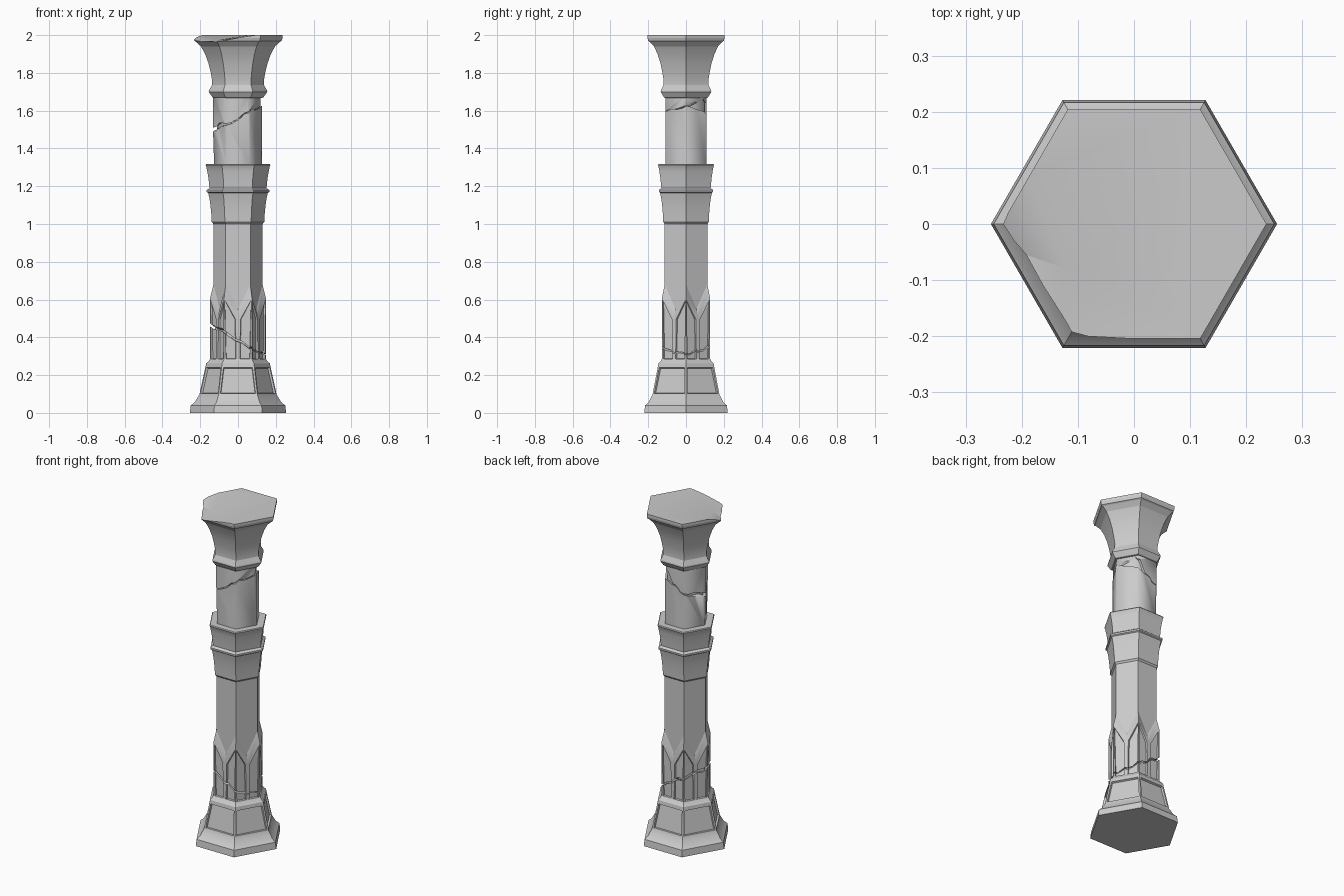
import bpy, bmesh, math, random
from math import sin, cos, pi, radians

random.seed(4)
if "Cube" in bpy.data.objects:
    bpy.data.objects.remove(bpy.data.objects["Cube"])

stone = bpy.data.materials.new("grey stone")
stone.use_nodes = True
GREY = (0.6, 0.6, 0.6, 1)
stone.diffuse_color = GREY
stone.node_tree.nodes["Principled BSDF"].inputs["Base Color"].default_value = GREY


def finish(bm, name, angle=30):
    bmesh.ops.recalc_face_normals(bm, faces=bm.faces)
    mesh = bpy.data.meshes.new(name)
    bm.to_mesh(mesh)
    bm.free()
    mesh.materials.append(stone)
    obj = bpy.data.objects.new(name, mesh)
    bpy.context.collection.objects.link(obj)
    shade(obj, angle)
    return obj


def shade(obj, angle):
    bpy.ops.object.select_all(action='DESELECT')
    obj.select_set(True)
    bpy.context.view_layer.objects.active = obj
    bpy.ops.object.shade_smooth_by_angle(angle=radians(angle))


def bridge(bm, rings):
    """Join rings of points with quads and cap both ends; returns the walls."""
    rings = [[bm.verts.new(p) for p in ring] for ring in rings]
    n = len(rings[0])
    walls = [[bm.faces.new((a[i], a[(i + 1) % n], b[(i + 1) % n], b[i])) for i in range(n)]
             for a, b in zip(rings, rings[1:])]
    bm.faces.new(rings[0][::-1])
    bm.faces.new(rings[-1])
    bm.normal_update()
    return walls


def hexagon(r, z):
    return [(r * cos(k * pi / 3), r * sin(k * pi / 3), z) for k in range(6)]


def hex_column(name, profile, angle=30):
    bm = bmesh.new()
    bridge(bm, [hexagon(r, z) for r, z in profile])
    return finish(bm, name, angle)


def cut(obj, cutter, angle):
    mod = obj.modifiers.new("break", 'BOOLEAN')
    mod.operation, mod.solver, mod.object = 'DIFFERENCE', 'EXACT', cutter
    bpy.context.view_layer.objects.active = obj
    bpy.ops.object.modifier_apply(modifier=mod.name)
    bpy.data.objects.remove(cutter)
    shade(obj, angle)


def crack_cutter(height, slope, jag, gap):
    """Thin jagged slab that follows z = height + slope * x."""
    bm = bmesh.new()
    bmesh.ops.create_grid(bm, x_segments=11, y_segments=11, size=0.2)
    for v in bm.verts:
        v.co.z = height + slope * v.co.x + random.uniform(-jag, jag)
    res = bmesh.ops.extrude_face_region(bm, geom=bm.faces[:])
    for v in res["geom"]:
        if isinstance(v, bmesh.types.BMVert):
            v.co.z += gap(v.co.x, v.co.y) * random.uniform(0.7, 1.3)
    cutter = finish(bm, "crack_cutter")
    cutter.hide_render = True
    return cutter


# Pedestal with one sunken panel on each sloping side
bm = bmesh.new()
walls = bridge(bm, [hexagon(r, z) for r, z in (
    (0.255, 0), (0.25, 0.04), (0.23, 0.055), (0.212, 0.085), (0.205, 0.095),
    (0.171, 0.25), (0.169, 0.262), (0.155, 0.275), (0.148, 0.285))])
bmesh.ops.inset_individual(bm, faces=walls[4], thickness=0.013, depth=0)
bmesh.ops.inset_individual(bm, faces=walls[4], thickness=0.004, depth=-0.011)
finish(bm, "pedestal", 25)


# Sleeve with gables at the corners and two sunken panels on each side
def sleeve_ring(r, z_corner, z_mid):
    return [((r if k % 2 == 0 else r * cos(pi / 6)) * cos(k * pi / 6),
             (r if k % 2 == 0 else r * cos(pi / 6)) * sin(k * pi / 6),
             z_corner if k % 2 == 0 else z_mid) for k in range(12)]


bm = bmesh.new()
walls = bridge(bm, [sleeve_ring(0.147, 0.275, 0.275), sleeve_ring(0.147, 0.61, 0.50),
                    sleeve_ring(0.130, 0.68, 0.55), sleeve_ring(0.115, 0.56, 0.55)])
bmesh.ops.inset_individual(bm, faces=walls[0], thickness=0.014, depth=0)
bmesh.ops.inset_individual(bm, faces=walls[0], thickness=0.003, depth=-0.009)
sleeve = finish(bm, "panelled_sleeve", 25)
cut(sleeve, crack_cutter(0.38, -0.54, 0.012, lambda x, y: 0.011 - 0.035 * x), 25)
hex_column("sleeve_core", [(0.122, 0.25), (0.122, 0.56)])

# Plain shaft above the sleeve
hex_column("middle_shaft", [(0.130, 0.52), (0.130, 1.02)])

# Double flared collar
hex_column("collar", [
    (0.130, 1.0), (0.139, 1.01), (0.140, 1.03), (0.142, 1.06), (0.146, 1.10), (0.151, 1.135),
    (0.158, 1.165), (0.166, 1.17), (0.166, 1.18), (0.151, 1.19), (0.156, 1.24), (0.163, 1.28),
    (0.169, 1.308), (0.172, 1.312), (0.168, 1.317), (0.155, 1.317)])

# Upper shaft, softly shaded, split by a rising crack with a chip at the back
shaft = hex_column("upper_shaft", [(0.126, 1.30), (0.126, 1.69)], 65)


def shaft_gap(x, y):
    chip = 0.05 if x > 0.03 and y > 0.05 else 0
    return 0.005 + (0.016 if x < -0.07 else 0) + chip


cut(shaft, crack_cutter(1.555, 0.56, 0.008, shaft_gap), 65)
for v in shaft.data.vertices:
    if v.co.z > 1.558 + 0.56 * v.co.x and v.co.z > 1.4:
        v.co.x -= 0.006
hex_column("upper_shaft_core", [(0.112, 1.31), (0.112, 1.69)], 65)

# Flared capital
capital = hex_column("capital", [
    (0.130, 1.668), (0.136, 1.672), (0.155, 1.70), (0.153, 1.708), (0.138, 1.735), (0.137, 1.76),
    (0.144, 1.80), (0.156, 1.85), (0.174, 1.90), (0.196, 1.94), (0.222, 1.965), (0.231, 1.97),
    (0.236, 1.985), (0.236, 2.0)])

# Broken front corner: a faceted cutter, low outside and level with the top inside
rim = [(-0.30, 0.12, 2.003), (-0.19, 0.09, 2.002), (0.04, 0.02, 2.002), (0.07, -0.10, 2.002),
       (0.11, -0.20, 2.002), (0.13, -0.30, 2.003), (-0.12, -0.30, 1.955), (-0.30, -0.20, 1.95),
       (-0.32, -0.01, 1.955)]
bm = bmesh.new()
low = [bm.verts.new(p) for p in rim]
high = [bm.verts.new((x, y, 2.1)) for x, y, z in rim]
pit = bm.verts.new((-0.12, -0.08, 1.972))
lid = bm.verts.new((-0.12, -0.08, 2.1))
for i in range(len(rim)):
    j = (i + 1) % len(rim)
    bm.faces.new((low[i], low[j], pit))
    bm.faces.new((high[i], high[j], lid))
    bm.faces.new((low[i], low[j], high[j], high[i]))
corner_cutter = finish(bm, "corner_cutter")
corner_cutter.hide_render = True
cut(capital, corner_cutter, 12)
shade(capital, 22)
